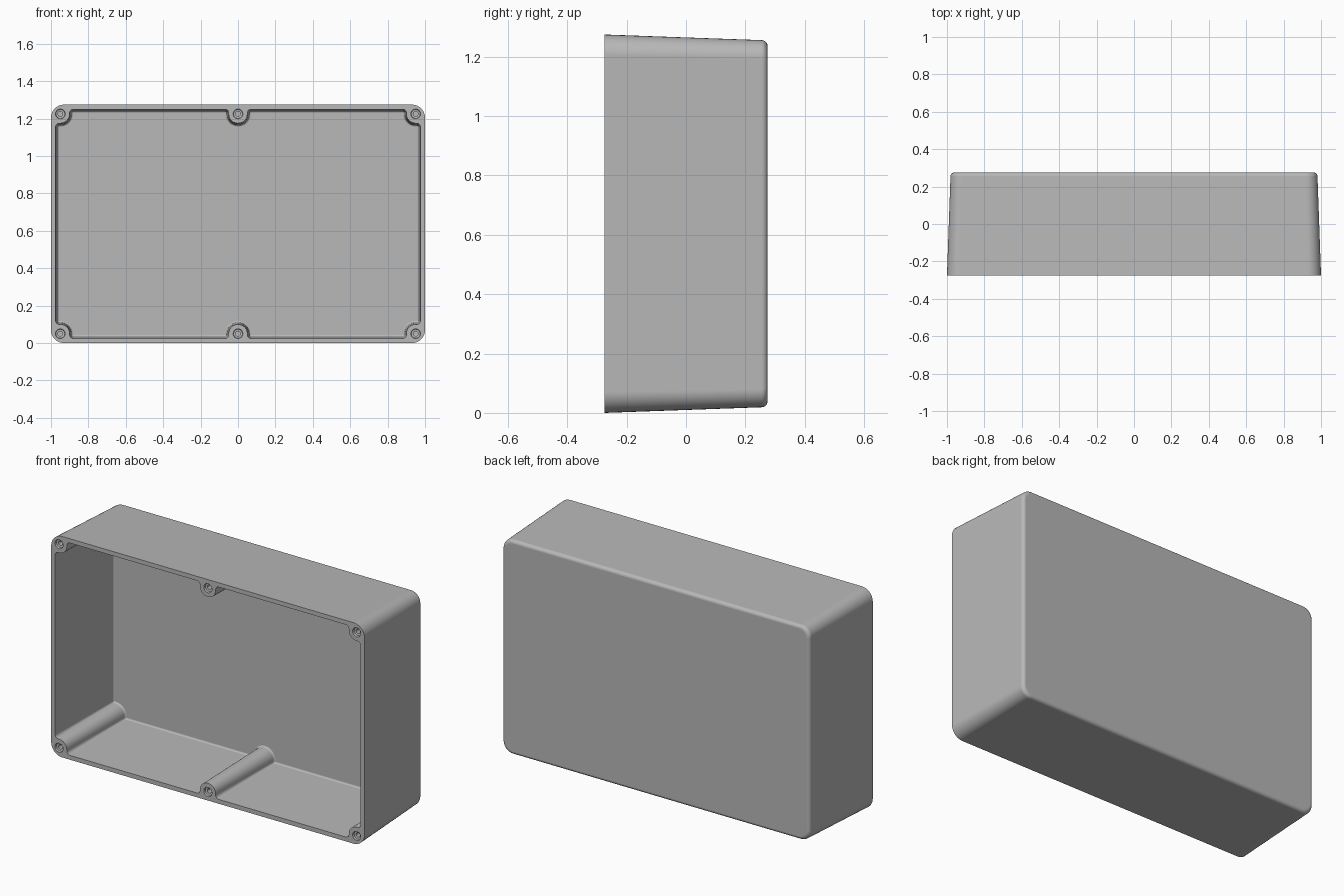
import bpy, bmesh, math
from mathutils import Vector

cube = bpy.data.objects.get("Cube")
if cube:
    bpy.data.objects.remove(cube, do_unlink=True)

grey = bpy.data.materials.new("light grey")
grey.use_nodes = True
colour = (0.48, 0.48, 0.48, 1)
grey.diffuse_color = colour
grey.node_tree.nodes["Principled BSDF"].inputs["Base Color"].default_value = colour

W, H, D = 1.0, 0.6375, 0.275     # half width, half height, half depth
WALL = 0.025
BOSS_X, BOSS_Z, BOSS_R = 0.95, 0.5875, 0.05


def rounded(corners, steps=8):
    """Round each right-angled corner (x, z, radius) of a closed outline."""
    out = []
    for i, (x, z, r) in enumerate(corners):
        p = Vector((x, z))
        u = (Vector(corners[i - 1][:2]) - p).normalized()
        v = (Vector(corners[(i + 1) % len(corners)][:2]) - p).normalized()
        c = p + r * (u + v)
        for k in range(steps + 1):
            t = math.pi / 2 * k / steps
            out.append(c - r * (v * math.cos(t) + u * math.sin(t)))
    return out


def four_way(quarter):
    """Mirror a quarter outline about both axes, keeping its direction."""
    half = quarter + [(-x, z, r) for x, z, r in reversed(quarter)]
    return half + [(x, -z, r) for x, z, r in reversed(half)]


def outer_outline(d):
    return rounded(four_way([(W - d, H - d, 0.07 - d * 0.5)]))


def cavity_outline(d):
    """Inside wall with a notch round every screw boss, inset by d."""
    wx, wz = W - WALL - d, H - WALL - d
    low, left, mid = BOSS_Z - BOSS_R - d, BOSS_X - BOSS_R - d, BOSS_R + d
    inner, boss = max(0.02 - d, 0.004), BOSS_R + d - 0.001
    return rounded(four_way([
        (wx, low, inner), (left, low, boss), (left, wz, inner),
        (mid, wz, inner), (mid, low, boss)]))


def circle(cx, cz, r, n=24):
    return [Vector((cx + r * math.cos(2 * math.pi * k / n),
                    cz + r * math.sin(2 * math.pi * k / n))) for k in range(n)]


bm = bmesh.new()


def loft(sections):
    """Skin (outline, y) sections, cap the last, return the first loop's edges."""
    rings = [[bm.verts.new((p.x, y, p.y + H)) for p in pts] for pts, y in sections]
    n = len(rings[0])
    for a, b in zip(rings, rings[1:]):
        for i in range(n):
            j = (i + 1) % n
            bm.faces.new((a[i], a[j], b[j], b[i]))
    bm.faces.new(rings[-1])
    return [bm.edges.get((rings[0][i], rings[0][(i + 1) % n])) for i in range(n)]


def edge_round(d, y, r, steps=6):
    """Inset and depth steps of a quarter round ending at depth y."""
    angles = [math.pi / 2 * k / steps for k in range(steps + 1)]
    return [(d + r * (1 - math.cos(a)), y - r + r * math.sin(a)) for a in angles]


# Tapered outer shell with a rounded back edge
rim = loft([(outer_outline(d), y) for d, y in [(0, -D)] + edge_round(0.019, D, 0.02)])

# Cavity with drafted walls, six bosses and a filleted floor
rim += loft([(cavity_outline(d), y)
             for d, y in [(0, -D)] + edge_round(0.010, D - 0.03, 0.0098)])

# Countersunk screw holes
for sx in (-1, 0, 1):
    for sz in (-1, 1):
        x, z = sx * BOSS_X, sz * BOSS_Z
        rim += loft([(circle(x, z, r), y) for r, y in
                     ((0.026, -D), (0.024, -D + 0.012), (0.013, -D + 0.014), (0.013, 0.0))])

# Flat rim joining shell, cavity and holes
bmesh.ops.triangle_fill(bm, edges=rim, use_beauty=True, use_dissolve=False)
bmesh.ops.recalc_face_normals(bm, faces=bm.faces)

mesh = bpy.data.meshes.new("enclosure_shell")
bm.to_mesh(mesh)
bm.free()
mesh.materials.append(grey)
shell = bpy.data.objects.new("enclosure_shell", mesh)
bpy.context.collection.objects.link(shell)

# Smooth rounds, crisp rim, flat walls
bpy.ops.object.select_all(action='DESELECT')
shell.select_set(True)
bpy.context.view_layer.objects.active = shell
bpy.ops.object.shade_smooth_by_angle(angle=math.radians(35))
weighted = shell.modifiers.new("flat_walls", 'WEIGHTED_NORMAL')
weighted.keep_sharp = True
